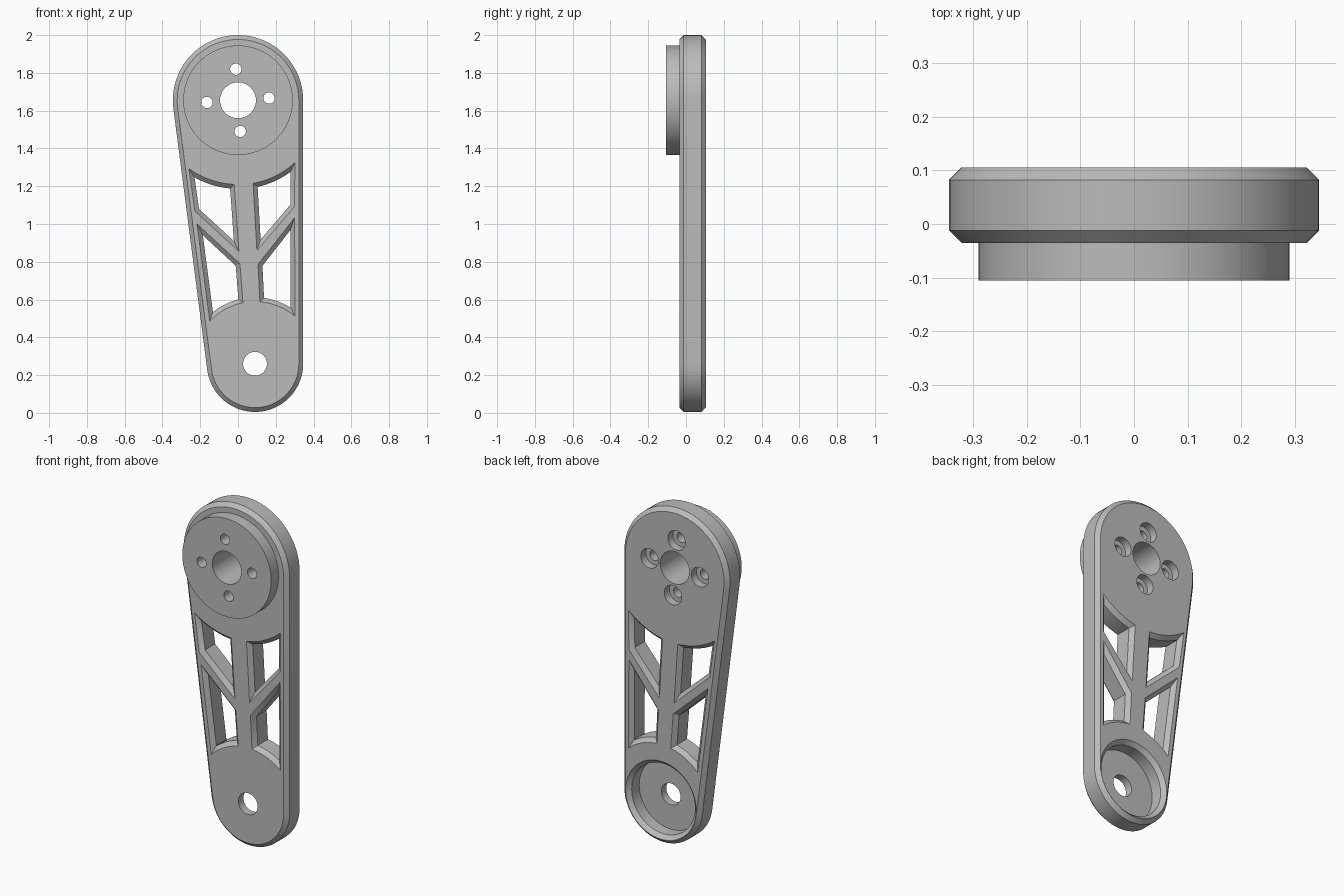
import bpy, bmesh
from math import sin, cos, pi, atan2, acos
from mathutils import Vector

cube = bpy.data.objects.get("Cube")
if cube:
    bpy.data.objects.remove(cube)

grey = bpy.data.materials.new("grey metal")
grey.use_nodes = True
grey.diffuse_color = (0.5, 0.5, 0.5, 1)
grey.node_tree.nodes["Principled BSDF"].inputs["Base Color"].default_value = (0.5, 0.5, 0.5, 1)

FRONT, BACK, BOSS = -0.035, 0.105, -0.105     # y of the main faces
BORE_FLOOR, POCKET_FLOOR = 0.058, 0.012       # y of the recessed faces
CH = 0.023                                    # chamfer size
TOP, TOP_R = Vector((0, 1.655)), 0.345
LOW, LOW_R = Vector((0.09, 0.26)), 0.255
bm = bmesh.new()


def ring(y, pts):
    """Closed loop of edges at depth y through (x, z) points."""
    verts = [bm.verts.new((p[0], y, p[1])) for p in pts]
    for i, v in enumerate(verts):
        bm.edges.new((verts[i - 1], v))
    return verts


def wall(*rings):
    """Strips of quads joining successive rings."""
    for a, b in zip(rings, rings[1:]):
        for i in range(len(a)):
            bm.faces.new((a[i - 1], a[i], b[i], b[i - 1]))


def flat_face(*rings):
    """Flat face bounded by the first ring, with the others as holes."""
    edges = [bm.edges.get((r[i - 1], r[i])) for r in rings for i in range(len(r))]
    bmesh.ops.triangle_fill(bm, use_beauty=True, edges=edges, normal=(0, 1, 0))


def arc(c, r, a0, a1, n):
    return [Vector((c[0] + r * cos(a0 + (a1 - a0) * i / n),
                    c[1] + r * sin(a0 + (a1 - a0) * i / n))) for i in range(n + 1)]


def circle(c, r, n=48):
    return arc(c, r, 0, 2 * pi, n)[:-1]


def arm_outline(inset):
    """Two circles joined by their outer tangents."""
    d = LOW - TOP
    phi, beta = atan2(d.y, d.x), acos((TOP_R - LOW_R) / d.length)
    return (arc(TOP, TOP_R - inset, phi + beta, phi - beta + 2 * pi, 36)
            + arc(LOW, LOW_R - inset, phi - beta, phi + beta, 36))


def offset(pts, d):
    """Move each edge of an anticlockwise outline inward by d."""
    out = []
    for i, p in enumerate(pts):
        e1 = (p - pts[i - 1]).normalized()
        e2 = (pts[(i + 1) % len(pts)] - p).normalized()
        n1, n2 = Vector((-e1.y, e1.x)), Vector((-e2.y, e2.x))
        out.append(p + (n1 + n2) * d / (1 + n1.dot(n2)))
    return out


def window_outline(centre, start, end, rest):
    """One curved side about centre from start to end, then straight corners."""
    s, e = Vector(start) - centre, Vector(end) - centre
    pts = arc(centre, (s.length + e.length) / 2, atan2(s.y, s.x), atan2(e.y, e.x), 12)
    pts += [Vector(p) for p in rest]
    area = sum(a.x * b.y - a.y * b.x for a, b in zip(pts, pts[1:] + pts[:1]))
    return pts if area > 0 else pts[::-1]


# Chamfered outer wall of the arm
rim = [ring(FRONT, arm_outline(CH)), ring(FRONT + CH, arm_outline(0)),
       ring(BACK - CH, arm_outline(0)), ring(BACK, arm_outline(CH))]
wall(*rim)
front_rings, back_rings, boss_rings = [rim[0]], [rim[-1]], []

# Round boss on the front
boss = [ring(FRONT, circle(TOP, 0.29, 64)), ring(BOSS, circle(TOP, 0.29, 64))]
wall(*boss)
front_rings.append(boss[0])
boss_rings.append(boss[1])

# Four windows with chamfered rims, leaving a centre rib and two slanted ribs
windows = [
    (TOP, (-0.26, 1.293), (-0.02, 1.21), [(0.005, 0.855), (-0.228, 1.068)]),
    (TOP, (0.08, 1.214), (0.30, 1.325), [(0.30, 1.093), (0.10, 0.86)]),
    (LOW, (0.026, 0.585), (-0.148, 0.484), [(-0.217, 1.0), (0.01, 0.79)]),
    (LOW, (0.30, 0.51), (0.116, 0.59), [(0.106, 0.786), (0.30, 1.034)]),
]
for w in windows:
    wide = window_outline(*w)
    narrow = offset(wide, CH)
    sides = [ring(FRONT, wide), ring(FRONT + CH, narrow),
             ring(BACK - CH, narrow), ring(BACK, wide)]
    wall(*sides)
    front_rings.append(sides[0])
    back_rings.append(sides[-1])

# Shaft hole through the boss
shaft = [ring(BOSS, circle(TOP, 0.095)), ring(BACK, circle(TOP, 0.095))]
wall(*shaft)
boss_rings.append(shaft[0])
back_rings.append(shaft[1])

# Bolt holes with counterbores at the back
for k in range(4):
    a = 0.07 + k * pi / 2
    c = TOP + 0.165 * Vector((cos(a), sin(a)))
    hole = [ring(BOSS, circle(c, 0.03, 32)), ring(BORE_FLOOR, circle(c, 0.03, 32))]
    bore = [ring(BORE_FLOOR, circle(c, 0.057, 32)), ring(BACK, circle(c, 0.057, 32))]
    wall(*hole)
    wall(*bore)
    flat_face(bore[0], hole[1])
    boss_rings.append(hole[0])
    back_rings.append(bore[1])

# Bearing pocket with a chamfered mouth, and the pin hole in its floor
pocket = [ring(POCKET_FLOOR, circle(LOW, 0.207, 64)),
          ring(BACK - CH, circle(LOW, 0.207, 64)), ring(BACK, circle(LOW, 0.23, 64))]
pin = [ring(FRONT, circle(LOW, 0.063)), ring(POCKET_FLOOR, circle(LOW, 0.063))]
wall(*pocket)
wall(*pin)
flat_face(pocket[0], pin[1])
front_rings.append(pin[0])
back_rings.append(pocket[-1])

# Flat front, back and boss faces with all their openings
for rings in (front_rings, back_rings, boss_rings):
    flat_face(*rings)
bmesh.ops.recalc_face_normals(bm, faces=bm.faces)

# Finished arm: smooth round walls, sharp edges
mesh = bpy.data.meshes.new("arm")
bm.to_mesh(mesh)
bm.free()
mesh.materials.append(grey)
arm = bpy.data.objects.new("arm", mesh)
bpy.context.collection.objects.link(arm)
bpy.ops.object.select_all(action='DESELECT')
arm.select_set(True)
bpy.context.view_layer.objects.active = arm
bpy.ops.object.shade_smooth_by_angle(angle=0.5)
